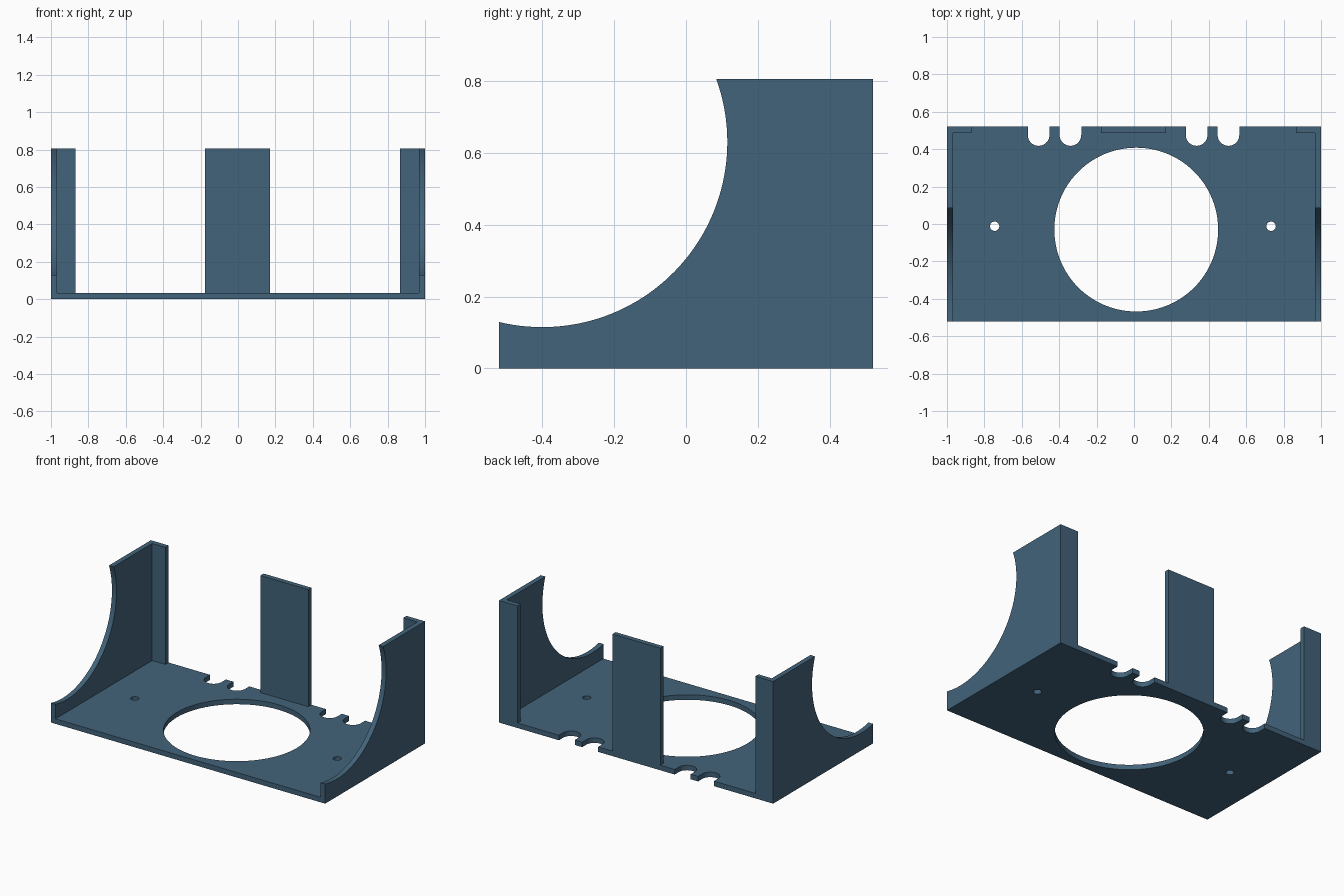
import bpy, bmesh, math
from mathutils import Matrix

if "Cube" in bpy.data.objects:
    bpy.data.objects.remove(bpy.data.objects["Cube"])

W, D, H, T = 1.0, 0.52, 0.805, 0.033   # half width, half depth, height, sheet thickness

blue = bpy.data.materials.new("slate_blue")
blue.diffuse_color = (0.0545, 0.125, 0.195, 1)
blue.use_nodes = True
blue.node_tree.nodes["Principled BSDF"].inputs["Base Color"].default_value = blue.diffuse_color


def arc(cx, cy, r, start, end, n):
    """Points on an arc, angles in degrees."""
    return [(cx + r * math.cos(math.radians(start + (end - start) * i / n)),
             cy + r * math.sin(math.radians(start + (end - start) * i / n)))
            for i in range(n + 1)]


def circle(cx, cy, r, n):
    return arc(cx, cy, r, 0, 360, n)[:-1]


def sheet(name, loops, matrix):
    """Filled outline with holes, extruded by the sheet thickness."""
    curve = bpy.data.curves.new(name + "_outline", 'CURVE')
    curve.dimensions = '2D'
    curve.fill_mode = 'BOTH'
    curve.extrude = T / 2
    for pts in loops:
        spline = curve.splines.new('POLY')
        spline.points.add(len(pts) - 1)
        for p, (x, y) in zip(spline.points, pts):
            p.co = (x, y, 0, 1)
        spline.use_cyclic_u = True
    temp = bpy.data.objects.new(name + "_outline", curve)
    bpy.context.collection.objects.link(temp)
    dg = bpy.context.evaluated_depsgraph_get()
    mesh = bpy.data.meshes.new_from_object(temp.evaluated_get(dg))
    bpy.data.objects.remove(temp)
    # weld caps to sides and place the sheet
    bm = bmesh.new()
    bm.from_mesh(mesh)
    bmesh.ops.remove_doubles(bm, verts=bm.verts, dist=1e-5)
    bmesh.ops.transform(bm, matrix=matrix, verts=bm.verts)
    bmesh.ops.recalc_face_normals(bm, faces=bm.faces)
    bm.to_mesh(mesh)
    bm.free()
    mesh.name = name
    mesh.materials.clear()
    mesh.materials.append(blue)
    obj = bpy.data.objects.new(name, mesh)
    bpy.context.collection.objects.link(obj)
    bpy.ops.object.select_all(action='DESELECT')
    obj.select_set(True)
    bpy.context.view_layer.objects.active = obj
    bpy.ops.object.shade_smooth_by_angle(angle=math.radians(30))
    return obj


def rect(x0, x1, y0, y1):
    return [(x0, y0), (x1, y0), (x1, y1), (x0, y1)]


# Base plate: rounded cable slots in the back edge, large opening, two screw holes
inner = W - T
outline = [(-inner, -D), (inner, -D), (inner, D)]
for cx in (0.505, 0.335, -0.34, -0.51):
    r = 0.058
    outline += [(cx + r, D)] + arc(cx, 0.476, r, 0, -180, 20) + [(cx - r, D)]
outline.append((-inner, D))
holes = [circle(0.012, -0.03, 0.438, 96)]
holes += [circle(x, -0.012, 0.025, 24) for x in (-0.745, 0.733)]
sheet("base_plate", [outline] + holes, Matrix.Translation((0, 0, T / 2)))

# Side walls with a circular cut-away at the front
wall = [(-D, 0), (D, 0), (D, H)] + arc(-0.40, 0.63, 0.515, 19.87, -103.5, 56)
to_side = Matrix(((0, 0, 1, 0), (1, 0, 0, 0), (0, 1, 0, 0), (0, 0, 0, 1)))
for name, s in (("left_wall", -1), ("right_wall", 1)):
    sheet(name, [wall], Matrix.Translation((s * (W - T / 2), 0, 0)) @ to_side)

# Upright back panels: two corner flanges and the centre tab
to_back = Matrix.Translation((0, D - T / 2, 0)) @ Matrix.Rotation(math.pi / 2, 4, 'X')
for name, x0, x1 in (("left_back_flange", -inner, -0.87),
                     ("centre_back_tab", -0.177, 0.172),
                     ("right_back_flange", 0.865, inner)):
    sheet(name, [rect(x0, x1, T, H)], to_back)
